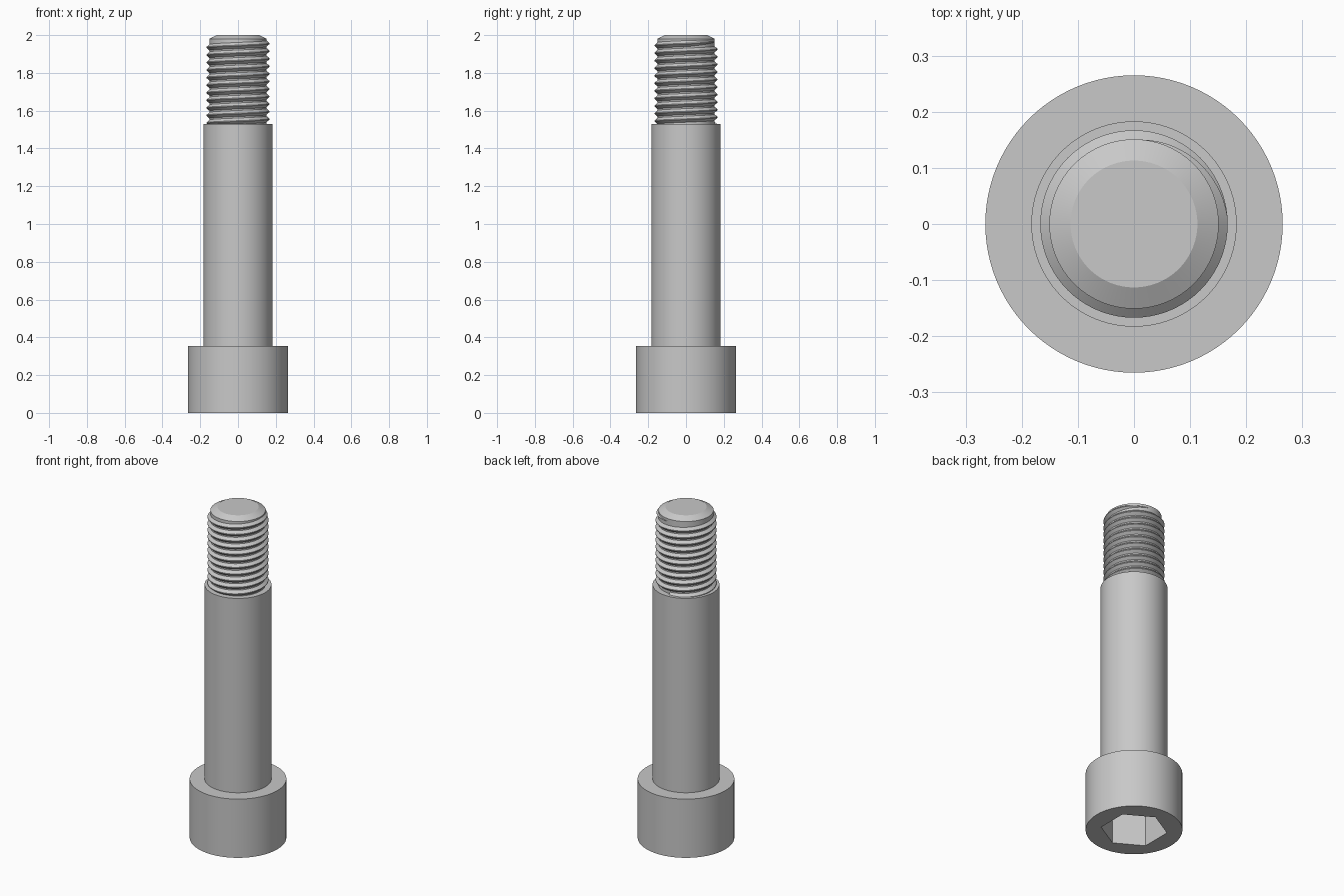
import bpy
import bmesh
from math import sin, cos, pi, radians

cube = bpy.data.objects.get("Cube")
if cube:
    bpy.data.objects.remove(cube, do_unlink=True)

SEG = 96
STEEL = (0.58, 0.58, 0.58, 1)

steel = bpy.data.materials.new("plain_steel")
steel.use_nodes = True
steel.diffuse_color = STEEL
steel.node_tree.nodes["Principled BSDF"].inputs["Base Color"].default_value = STEEL


def finish(name, bm, smooth=True):
    """Turn a bmesh into a steel object with smooth sides and sharp edges."""
    bmesh.ops.recalc_face_normals(bm, faces=bm.faces)
    mesh = bpy.data.meshes.new(name)
    bm.to_mesh(mesh)
    bm.free()
    mesh.materials.append(steel)
    obj = bpy.data.objects.new(name, mesh)
    bpy.context.collection.objects.link(obj)
    if smooth:
        shade(obj)
    return obj


def shade(obj):
    bpy.ops.object.select_all(action="DESELECT")
    obj.select_set(True)
    bpy.context.view_layer.objects.active = obj
    bpy.ops.object.shade_smooth_by_angle(angle=radians(25))


def turned(name, profile, sides=SEG, phase=0.0, smooth=True):
    """Solid of revolution from (radius, height) points, capped at both ends."""
    bm = bmesh.new()
    rings = [[bm.verts.new((r * cos(phase + 2 * pi * i / sides),
                            r * sin(phase + 2 * pi * i / sides), z))
              for i in range(sides)] for r, z in profile]
    for low, high in zip(rings, rings[1:]):
        for i in range(sides):
            j = (i + 1) % sides
            bm.faces.new((low[i], low[j], high[j], high[i]))
    bm.faces.new(rings[0])
    bm.faces.new(rings[-1])
    return finish(name, bm, smooth)


# Head with a hexagonal socket cut in from below
head = turned("head", [(0.265, 0), (0.265, 0.355)], smooth=False)
cutter = turned("socket_cutter", [(0.183, -0.1), (0.183, 0.2)], 6, pi / 6, False)
cutter.hide_render = True
cut = head.modifiers.new("socket", "BOOLEAN")
cut.operation = "DIFFERENCE"
cut.solver = "EXACT"
cut.object = cutter
bpy.ops.object.select_all(action="DESELECT")
head.select_set(True)
bpy.context.view_layer.objects.active = head
bpy.ops.object.modifier_apply(modifier=cut.name)
bpy.data.objects.remove(cutter, do_unlink=True)
shade(head)

# Plain shoulder, and the thread core with its chamfered tip
turned("shoulder", [(0.183, 0.34), (0.183, 1.53)])
turned("thread_core", [(0.151, 1.5), (0.151, 1.98), (0.113, 2.0)])

# Right-handed helical ridge, fading out at the tip
PITCH, TURNS, STEPS = 0.04, 11, 72
ROOT, CREST, TOP = 0.149, 0.167, 1.965
section = [(0, -0.018), (1, -0.002), (1, 0.002), (0, 0.018)]
bm = bmesh.new()
rows = []
for k in range(TURNS * STEPS + 1):
    turn = k / STEPS
    angle = pi / 2 - 2 * pi * turn
    grow = min(1, 0.05 + turn * 4)
    rows.append([])
    for lift, dz in section:
        r = ROOT + (CREST - ROOT) * lift * grow
        z = TOP - PITCH * turn + dz * grow
        rows[-1].append(bm.verts.new((r * cos(angle), r * sin(angle), z)))
for a, b in zip(rows, rows[1:]):
    for i in range(len(section)):
        j = (i + 1) % len(section)
        bm.faces.new((a[i], a[j], b[j], b[i]))
bm.faces.new(rows[0])
bm.faces.new(rows[-1])
finish("thread_ridge", bm)
